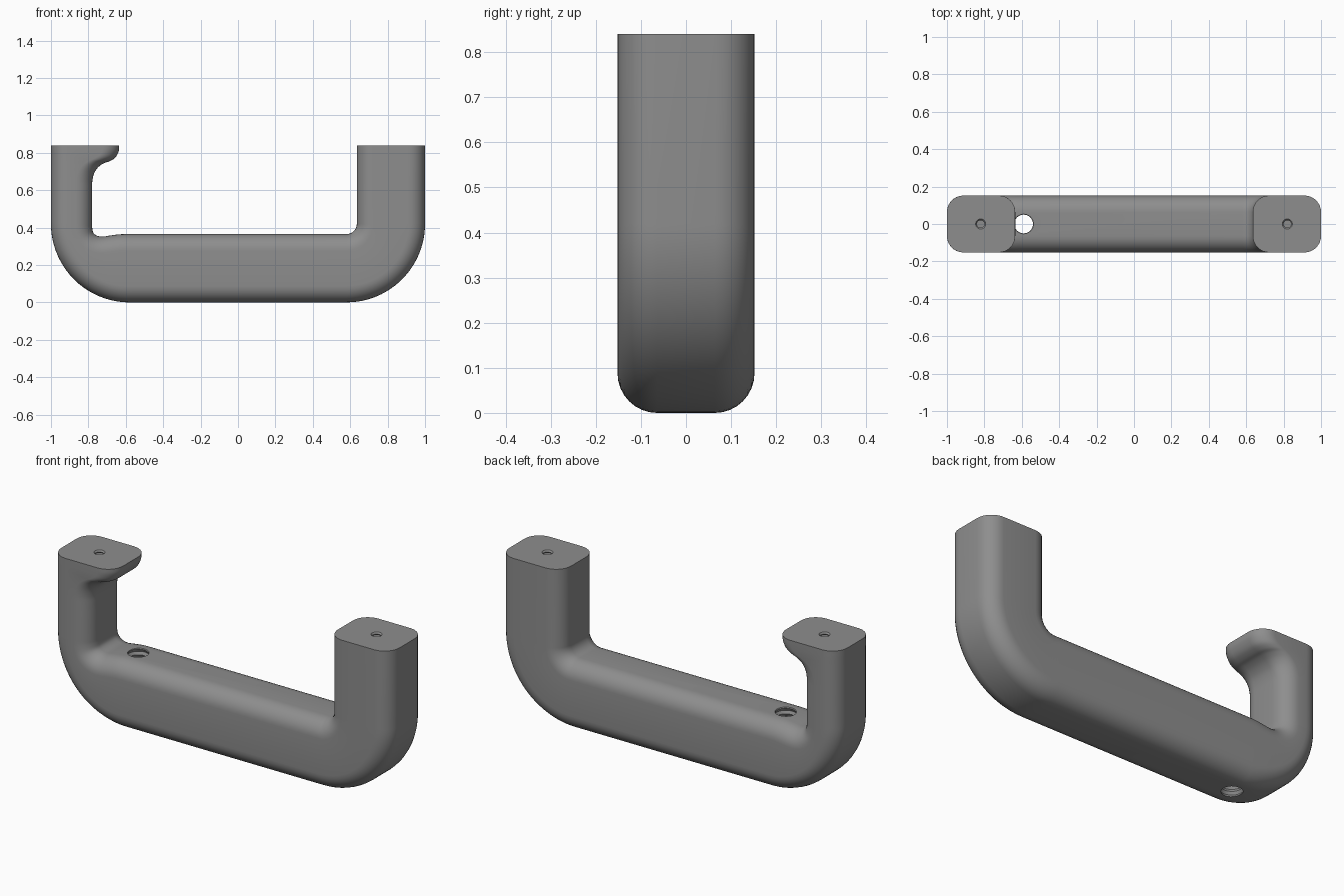
import bpy, bmesh, math
from mathutils import Vector

if "Cube" in bpy.data.objects:
    bpy.data.objects.remove(bpy.data.objects["Cube"])

HEIGHT, HALF_DEPTH, BEND, CORNER = 0.84, 0.152, 0.42, 0.088

grey = bpy.data.materials.new("mid grey")
grey.diffuse_color = (0.27, 0.27, 0.27, 1)
grey.use_nodes = True
grey.node_tree.nodes["Principled BSDF"].inputs["Base Color"].default_value = grey.diffuse_color


def outer(u):
    """Outer left edge: point at distance u from the top, down and round the bend."""
    straight = HEIGHT - BEND
    if u < straight:
        return Vector((-1, 0, HEIGHT - u))
    a = min((u - straight) / BEND, math.pi / 2)
    return Vector((-1 + BEND - BEND * math.cos(a), 0, BEND - BEND * math.sin(a)))


def smooth_path(points, steps=4):
    """Catmull-Rom curve through the points."""
    pts = [Vector(p) for p in points]
    pts = [pts[0]] + pts + [pts[-1]]
    out = []
    for a, b, c, d in zip(pts, pts[1:], pts[2:], pts[3:]):
        for k in range(steps):
            t = k / steps
            out.append(0.5 * (2 * b + (c - a) * t + (2 * a - 5 * b + 4 * c - d) * t * t
                              + (3 * b - a - 3 * c + d) * t ** 3))
    return out + [pts[-1]]


def section(o, i):
    """Rounded rectangle spanning the outer point o and the inner point i."""
    width = (i - o).length
    along = (i - o).normalized()
    mid, hw = (o + i) / 2, width / 2 - CORNER
    hd = HALF_DEPTH - CORNER
    ring = []
    for q, (sx, sy) in enumerate(((1, 1), (-1, 1), (-1, -1), (1, -1))):
        for k in range(9):
            a = math.pi / 2 * (q + k / 8)
            ring.append(mid + along * (sx * hw + CORNER * math.cos(a))
                        + Vector((0, sy * hd + CORNER * math.sin(a), 0)))
    return ring


def add_object(name, bm):
    bmesh.ops.recalc_face_normals(bm, faces=bm.faces[:])
    mesh = bpy.data.meshes.new(name)
    bm.to_mesh(mesh)
    bm.free()
    mesh.materials.append(grey)
    obj = bpy.data.objects.new(name, mesh)
    bpy.context.collection.objects.link(obj)
    return obj


def skin(name, rings):
    bm = bmesh.new()
    loops = [[bm.verts.new(p) for p in ring] for ring in rings]
    n = len(loops[0])
    for a, b in zip(loops, loops[1:]):
        for k in range(n):
            bm.faces.new((a[k], a[(k + 1) % n], b[(k + 1) % n], b[k]))
    bm.faces.new(loops[0])
    bm.faces.new(loops[-1])
    return add_object(name, bm)


def thread_cutter(name, x, z0, z1, r_min, r_max, pitch):
    """Ridged cylinder that cuts a threaded hole."""
    count = round((z1 - z0) / pitch) * 2
    rings = []
    for k in range(count + 1):
        r = r_max if k % 2 else r_min
        z = z0 + (z1 - z0) * k / count
        rings.append([(x + r * math.cos(2 * math.pi * s / 32),
                       r * math.sin(2 * math.pi * s / 32), z) for s in range(32)])
    cutter = skin(name, rings)
    cutter.hide_render = True
    cutter.hide_set(True)
    return cutter


# Left post with finger hook: (distance along outer edge, inner x, inner z)
left = [(0, -.635, .84), (.01, -.637, .81), (.022, -.655, .775), (.04, -.685, .755),
        (.07, -.715, .745), (.10, -.745, .725), (.14, -.767, .695), (.18, -.778, .655),
        (.22, -.78, .61), (.30, -.78, .53), (.40, -.78, .43), (.48, -.779, .395),
        (.60, -.772, .37), (.75, -.75, .355), (.88, -.72, .352), (1.0, -.68, .358),
        (1.06, -.63, .364), (1.08, -.58, .365)]
rings = [section(outer(u), Vector((x, 0, z))) for u, x, z in smooth_path(left)]

# Right bend and plain post
centre = Vector((1 - BEND, 0, BEND))
for k in range(25):
    a = math.pi / 2 * k / 24
    d = Vector((math.sin(a), 0, -math.cos(a)))
    rings.append(section(centre + d * BEND, centre + d * 0.055))
rings.append(section(Vector((1, 0, HEIGHT)), Vector((0.635, 0, HEIGHT))))
handle = skin("handle", rings)

# Threaded holes: one through the grip, one blind hole in each post
cutters = [thread_cutter("grip_hole_cutter", -0.59, -0.06, 0.45, 0.05, 0.058, 0.03),
           thread_cutter("left_screw_cutter", -0.82, 0.64, 0.864, 0.02, 0.027, 0.016),
           thread_cutter("right_screw_cutter", 0.82, 0.64, 0.864, 0.02, 0.027, 0.016)]
bpy.context.view_layer.objects.active = handle
handle.select_set(True)
for cutter in cutters:
    mod = handle.modifiers.new(cutter.name, 'BOOLEAN')
    mod.operation, mod.solver, mod.object = 'DIFFERENCE', 'EXACT', cutter
    bpy.ops.object.modifier_apply(modifier=mod.name)
    bpy.data.objects.remove(cutter)
bpy.ops.object.shade_smooth_by_angle(angle=math.radians(30))
